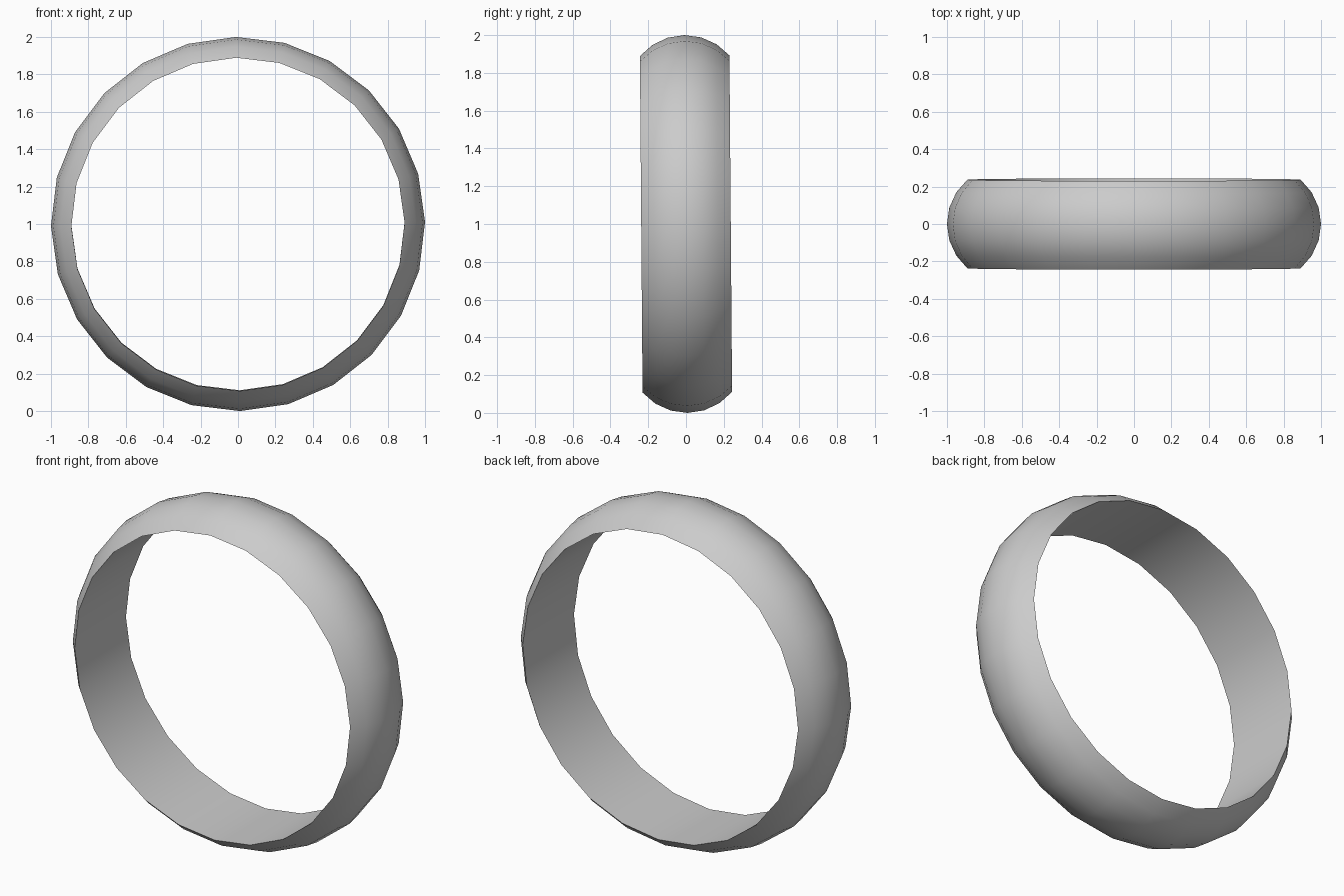
import bpy, bmesh, math
from mathutils import Matrix

if "Cube" in bpy.data.objects:
    bpy.data.objects.remove(bpy.data.objects["Cube"])

SEG = 24
HALF_W, RIM, STEPS = 0.237, 0.891, 6


def arc(apex):
    """Circular arc (radius, y) from rim to rim, peaking at the apex radius."""
    sag = apex - RIM
    r = (HALF_W ** 2 + sag ** 2) / (2 * sag)
    half = math.asin(HALF_W / r)
    angles = [half * (2 * i / STEPS - 1) for i in range(STEPS + 1)]
    return [(apex - r * (1 - math.cos(t)), r * math.sin(t)) for t in angles]


def sweep(name, profile, closed, flip=False):
    """Revolve a (radius, y) profile around the y axis, with a slight roll and lean."""
    bm = bmesh.new()
    rings = []
    for i in range(SEG):
        a = 2 * math.pi * i / SEG
        rings.append([bm.verts.new((r * math.cos(a), y, r * math.sin(a))) for r, y in profile])
    n = len(profile)
    for i in range(SEG):
        p, q = rings[i], rings[(i + 1) % SEG]
        for j in range(n if closed else n - 1):
            k = (j + 1) % n
            bm.faces.new((p[j], p[k], q[k], q[j]))
    bmesh.ops.recalc_face_normals(bm, faces=bm.faces)
    if flip:
        bmesh.ops.reverse_faces(bm, faces=bm.faces)
    lean = Matrix.Rotation(math.radians(0.45), 4, 'X') @ Matrix.Rotation(math.radians(-0.6), 4, 'Y')
    bmesh.ops.transform(bm, matrix=Matrix.Translation((0, 0, 1.0)) @ lean, verts=bm.verts)
    mesh = bpy.data.meshes.new(name)
    bm.to_mesh(mesh)
    bm.free()
    ob = bpy.data.objects.new(name, mesh)
    bpy.context.collection.objects.link(ob)
    bpy.ops.object.select_all(action='DESELECT')
    bpy.context.view_layer.objects.active = ob
    ob.select_set(True)
    bpy.ops.object.shade_smooth_by_angle(angle=math.radians(40))


# domed band with a hollow back, meeting at sharp rims
sweep("ring_band", arc(1.0) + arc(0.966)[-2:0:-1], True)
# straight inner wall, facing the axis
sweep("inner_liner", [(RIM, -HALF_W), (RIM, HALF_W)], False, flip=True)
